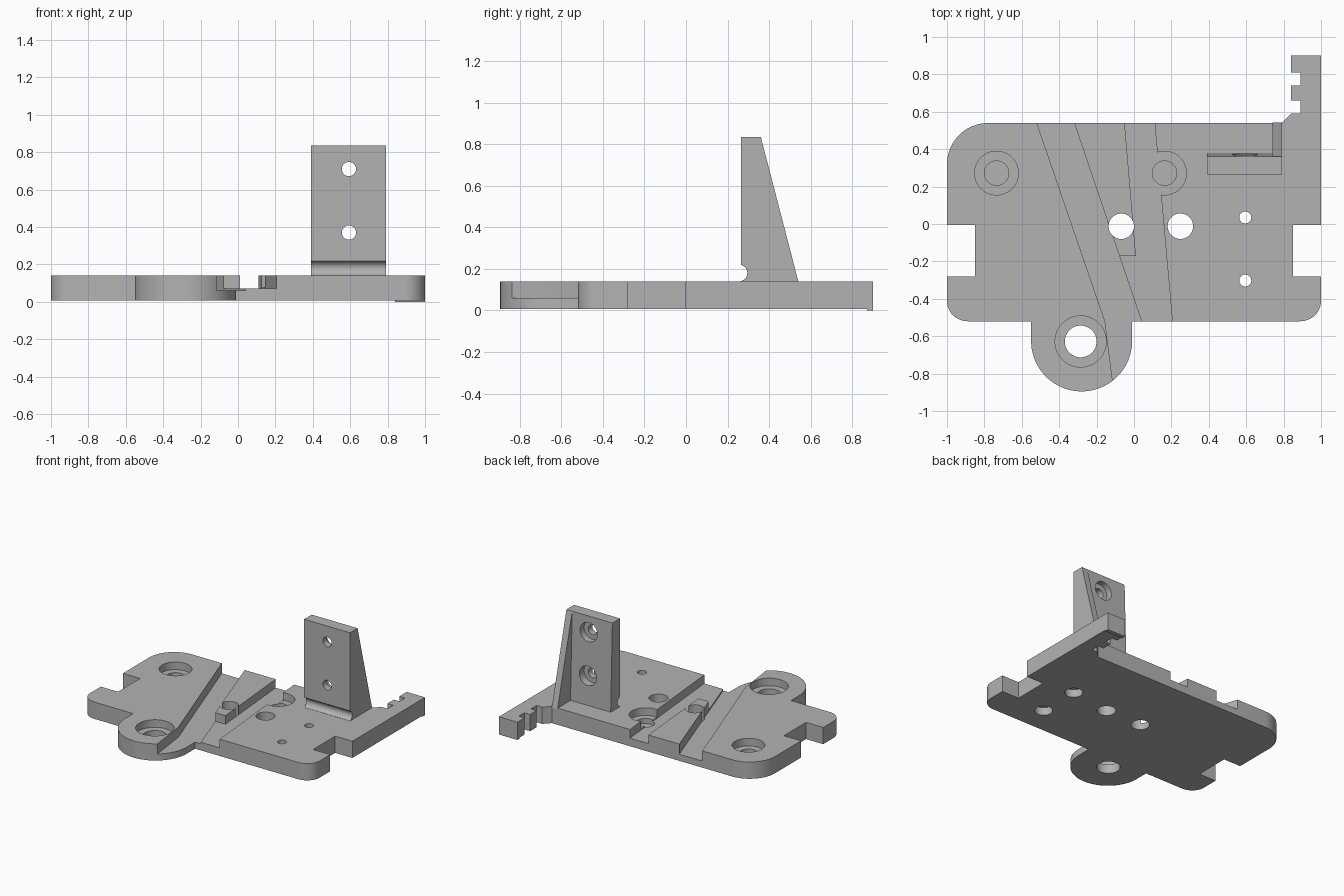
import bpy, math
from mathutils import Vector, Matrix

cube = bpy.data.objects.get("Cube")
if cube:
    bpy.data.objects.remove(cube)

grey = bpy.data.materials.new("plain grey")
grey.use_nodes = True
COLOUR = (0.45, 0.45, 0.45, 1)
grey.diffuse_color = COLOUR
grey.node_tree.nodes["Principled BSDF"].inputs["Base Color"].default_value = COLOUR

BOTTOM, TOP = 0.008, 0.14


def prism(name, points, low, high, axis="Z"):
    """Extrude an outline along z, or a (y, z) outline along x."""
    n = len(points)
    place = (lambda p, h: (p[0], p[1], h)) if axis == "Z" else (lambda p, h: (h, p[0], p[1]))
    verts = [place(p, h) for h in (low, high) for p in points]
    faces = [list(range(n))[::-1], list(range(n, 2 * n))]
    faces += [[i, (i + 1) % n, n + (i + 1) % n, n + i] for i in range(n)]
    mesh = bpy.data.meshes.new(name)
    mesh.from_pydata(verts, [], faces)
    mesh.materials.append(grey)
    obj = bpy.data.objects.new(name, mesh)
    bpy.context.collection.objects.link(obj)
    return obj


def arc(cx, cy, r, start, end, steps=12):
    angles = [math.radians(start + (end - start) * i / steps) for i in range(steps + 1)]
    return [(cx + r * math.cos(a), cy + r * math.sin(a)) for a in angles]


def circle(cx, cy, r, steps=48):
    return arc(cx, cy, r, 0, 360, steps)[:-1]


def cut(target, cutter):
    """Subtract a cutter and discard it."""
    cutter.hide_render = True
    mod = target.modifiers.new("cut", "BOOLEAN")
    mod.operation, mod.solver, mod.object = "DIFFERENCE", "EXACT", cutter
    bpy.context.view_layer.objects.active = target
    bpy.ops.object.modifier_apply(modifier=mod.name)
    bpy.data.objects.remove(cutter)


def drill(target, x, y, r, low, high):
    cut(target, prism("drill", circle(x, y, r), low, high))


def smooth(obj):
    bpy.ops.object.select_all(action="DESELECT")
    obj.select_set(True)
    bpy.context.view_layer.objects.active = obj
    bpy.ops.object.shade_smooth_by_angle(angle=math.radians(30))


# Base plate outline: side notches, toothed arm, round lug
outline = arc(-0.28, -0.625, 0.27, 180, 360, 40)
outline += [(-0.01, -0.52)]
outline += arc(0.89, -0.41, 0.11, -90, 0)
outline += [(1, -0.28), (0.85, -0.28), (0.85, -0.005), (1, -0.005), (1, 0.9), (0.84, 0.9)]
for y in (0.81, 0.66):
    outline += [(0.84, y), (0.89, y), (0.89, y - 0.07)]
    if y > 0.7:
        outline.append((0.84, y - 0.07))
outline += [(0.84, 0.59), (0.79, 0.54)]
outline += arc(-0.78, 0.32, 0.22, 90, 180)
outline += [(-1, -0.005), (-0.85, -0.005), (-0.85, -0.28), (-1, -0.28)]
outline += arc(-0.89, -0.41, 0.11, 180, 270)
outline += [(-0.55, -0.52)]
plate = prism("base_plate", outline, BOTTOM, TOP)

# Slanted groove, and shallow channel that leaves a raised wedge
cut(plate, prism("groove", [(-0.54, 0.6), (-0.155, -0.52), (-0.10, -0.95),
                            (0.186, -0.95), (-0.34, 0.6)], 0.06, 0.3))
cut(plate, prism("channel", [(-0.055, 0.6), (0.01, -0.17), (-0.085, -0.17), (0.03, -0.52),
                             (0.06, -0.6), (0.212, -0.6), (0.105, 0.6)], 0.072, 0.3))

# Counterbored seats
for x, y, outer, inner, floor in ((-0.735, 0.272, 0.117, 0.065, 0.04),
                                  (0.163, 0.272, 0.117, 0.065, 0.04),
                                  (-0.285, -0.628, 0.137, 0.085, -0.1)):
    drill(plate, x, y, outer, 0.08, 0.3)
    drill(plate, x, y, inner, floor, 0.3)

# Through holes, the small ones counterbored from below
for x in (-0.068, 0.248):
    drill(plate, x, -0.012, 0.068, -0.1, 0.3)
for y in (0.035, -0.302):
    drill(plate, 0.595, y, 0.032, -0.1, 0.3)
    drill(plate, 0.595, y, 0.065, -0.1, 0.07)
smooth(plate)

# Thin lip under the arm end
prism("arm_lip", [(0.84, 0.87), (1, 0.87), (1, 0.9), (0.84, 0.9)], 0, BOTTOM + 0.002)

# Upright bracket: wedge hollowed behind to leave a side rib
bracket = prism("upright_bracket", [(0.265, 0.13), (0.543, 0.13), (0.36, 0.835), (0.265, 0.835)],
                0.39, 0.79, "X")
cut(bracket, prism("hollow", [(0.382, 0.1), (0.7, 0.1), (0.7, 0.9), (0.358, 0.9)],
                   0.3, 0.74, "X"))
cut(bracket, prism("relief", circle(0.255, 0.18, 0.04), 0.3, 0.9, "X"))


def bore(z, r, front, back):
    """Drill the bracket along y."""
    tool = prism("bore", circle(0, 0, r), front, back)
    tool.data.transform(Matrix.Translation(Vector((0.593, 0, z))) @ Matrix.Rotation(math.radians(-90), 4, "X"))
    cut(bracket, tool)


for z in (0.37, 0.71):
    bore(z, 0.038, 0.1, 0.6)
    bore(z, 0.075, 0.315, 0.6)
smooth(bracket)
